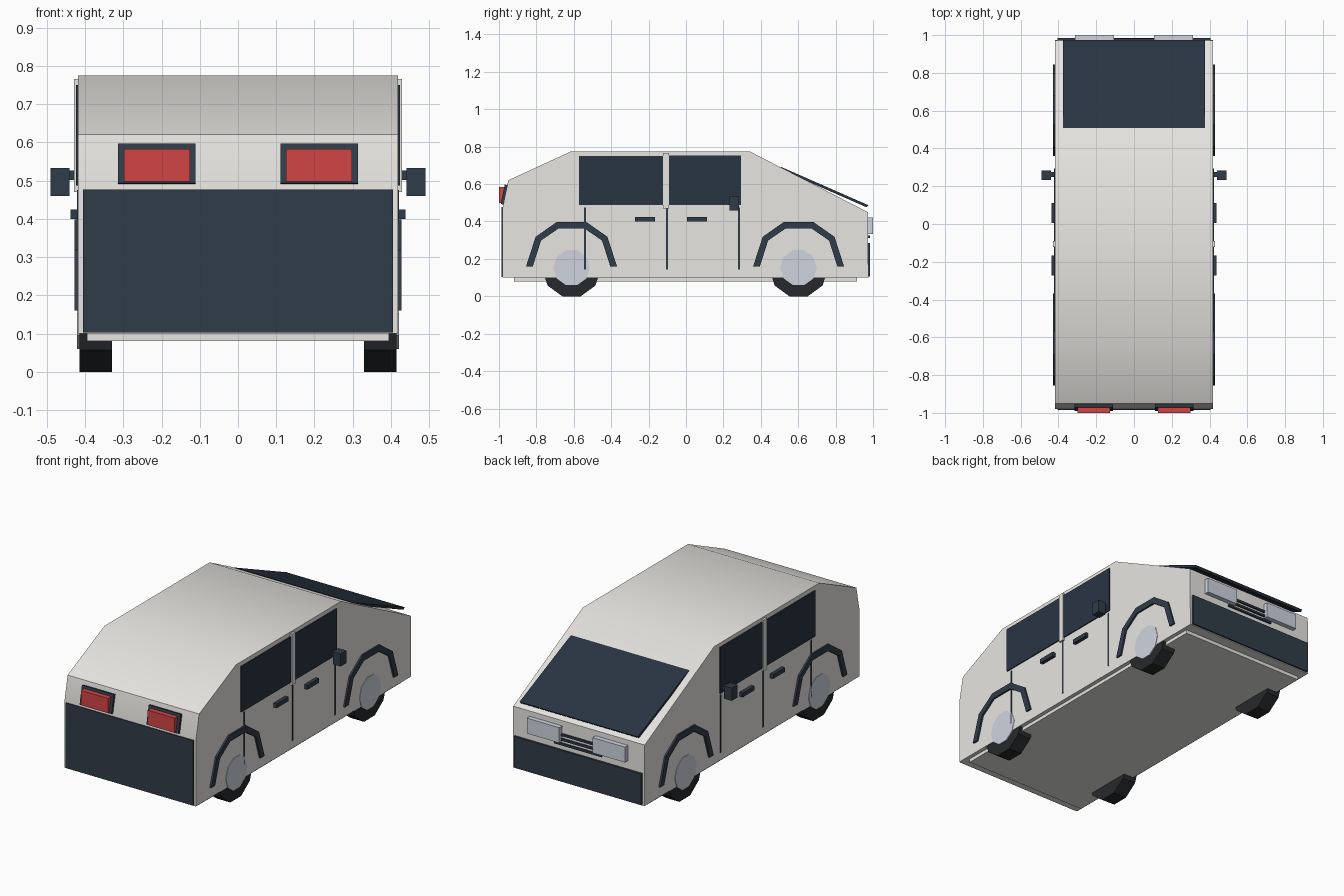
import bpy, math
from math import radians

if "Cube" in bpy.data.objects:
    bpy.data.objects.remove(bpy.data.objects["Cube"])


def material(name, rgb):
    m = bpy.data.materials.new(name)
    m.diffuse_color = (*rgb, 1)
    m.use_nodes = True
    m.node_tree.nodes["Principled BSDF"].inputs["Base Color"].default_value = m.diffuse_color
    return m


PAINT = material("paint", (0.80, 0.79, 0.76))
DARK = material("dark_trim", (0.03, 0.045, 0.065))
GLASS = material("tinted_glass", (0.022, 0.035, 0.055))
RUBBER = material("rubber", (0.02, 0.022, 0.025))
LAMP = material("lamp", (0.62, 0.66, 0.74))
RED = material("red_lamp", (0.65, 0.06, 0.06))


def box(name, x, y, z, mat, tilt=0):
    """Box from (min, max) ranges, optionally tilted about its own x axis."""
    lo, hi = zip(x, y, z)
    mid = [(a + b) / 2 for a, b in zip(lo, hi)]
    bpy.ops.mesh.primitive_cube_add(size=1, location=mid, rotation=(tilt, 0, 0))
    o = bpy.context.object
    o.name = name
    o.scale = [abs(b - a) for a, b in zip(lo, hi)]
    o.data.materials.append(mat)
    return o


def extrude(name, profile, x0, x1, mat):
    """Closed (y, z) profile swept along x."""
    n = len(profile)
    verts = [(x, y, z) for x in (x0, x1) for y, z in profile]
    faces = [tuple(range(n)), tuple(range(2 * n - 1, n - 1, -1))]
    faces += [(i, i + n, (i + 1) % n + n, (i + 1) % n) for i in range(n)]
    me = bpy.data.meshes.new(name)
    me.from_pydata(verts, [], faces)
    o = bpy.data.objects.new(name, me)
    bpy.context.collection.objects.link(o)
    me.materials.append(mat)
    bpy.context.view_layer.objects.active = o
    bpy.ops.object.mode_set(mode='EDIT')
    bpy.ops.mesh.select_all(action='SELECT')
    bpy.ops.mesh.normals_make_consistent(inside=False)
    bpy.ops.object.mode_set(mode='OBJECT')
    return o


def disc(name, radius, x0, x1, y, z, mat):
    """Ten-sided wheel part with a flat bottom."""
    pts = [(y + radius * math.cos(radians(36 * i + 18 - 90)),
            z + radius * math.sin(radians(36 * i + 18 - 90))) for i in range(10)]
    return extrude(name, pts, x0, x1, mat)


# Body shell with a softly shaded roof
body = extrude("body", [(-0.98, 0.10), (-0.98, 0.475), (-0.95, 0.62), (-0.615, 0.775),
                        (0.34, 0.775), (0.972, 0.45), (0.975, 0.10)], -0.418, 0.418, PAINT)
bpy.ops.object.select_all(action='DESELECT')
body.select_set(True)
bpy.ops.object.shade_smooth_by_angle(angle=radians(30))
box("underbody", (-0.395, 0.395), (-0.92, 0.915), (0.08, 0.11), PAINT)

# Windscreen, tilted slab
extrude("windscreen", [(0.508, 0.692), (0.975, 0.487), (0.965, 0.476), (0.508, 0.677)],
        -0.376, 0.376, GLASS)

# Bumper panels and grille slats
box("rear_panel", (-0.405, 0.405), (-0.986, -0.96), (0.103, 0.477), DARK)
box("front_bumper", (-0.405, 0.405), (0.95, 0.985), (0.105, 0.285), DARK)
for z in (0.318, 0.345, 0.372):
    box("grille_slat", (-0.15, 0.15), (0.96, 0.983), (z - 0.006, z + 0.006), DARK)

# Arch trim half outline: outer then inner
OUTER = [(0.243, 0), (0.192, 0.158), (0.078, 0.238)]
INNER = [(0.07, 0.202), (0.163, 0.138), (0.207, 0)]
HALF = OUTER + [(-y, z) for y, z in OUTER[::-1]]
ARCH = HALF + [(-y, z) for y, z in INNER[::-1]] + INNER

for s, side in ((-1, "left"), (1, "right")):
    def sbox(name, x, y, z, mat, tilt=0):
        return box(f"{side}_{name}", sorted((s * x[0], s * x[1])), y, z, mat, tilt)

    # Lamps
    sbox("headlight", (0.106, 0.312), (0.95, 1.0), (0.332, 0.42), LAMP)
    sbox("tail_light_surround", (0.111, 0.314), (-0.980, -0.958), (0.49, 0.596), DARK, radians(-11.7))
    sbox("tail_light", (0.126, 0.298), (-1.0, -0.955), (0.498, 0.583), RED)

    # Side windows and centre pillar
    sbox("rear_window", (0.40, 0.424), (-0.572, -0.118), (0.487, 0.75), GLASS)
    sbox("front_window", (0.40, 0.424), (-0.095, 0.294), (0.487, 0.752), GLASS)
    sbox("pillar", (0.40, 0.429), (-0.123, -0.091), (0.47, 0.765), PAINT)

    # Door seams and handles
    for y in (-0.54, -0.102, 0.283):
        sbox("door_seam", (0.40, 0.4205), (y - 0.005, y + 0.005), (0.144, 0.476), DARK)
    for y in (-0.22, 0.058):
        sbox("door_handle", (0.41, 0.438), (y - 0.053, y + 0.053), (0.40, 0.425), DARK)

    # Wing mirror
    sbox("mirror_arm", (0.41, 0.45), (0.25, 0.275), (0.502, 0.526), DARK)
    sbox("mirror", (0.44, 0.49), (0.232, 0.284), (0.46, 0.533), DARK)

    # Wheels, hubs and arch trims
    for y, end in ((-0.612, "rear"), (0.602, "front")):
        disc(f"{side}_{end}_tyre", 0.158, s * 0.33, s * 0.414, y, 0.15, RUBBER)
        disc(f"{side}_{end}_hub", 0.098, s * 0.40, s * 0.4205, y, 0.153, LAMP)
        extrude(f"{side}_{end}_arch_trim", [(y + a, 0.16 + b) for a, b in ARCH],
                s * 0.40, s * 0.428, DARK)
